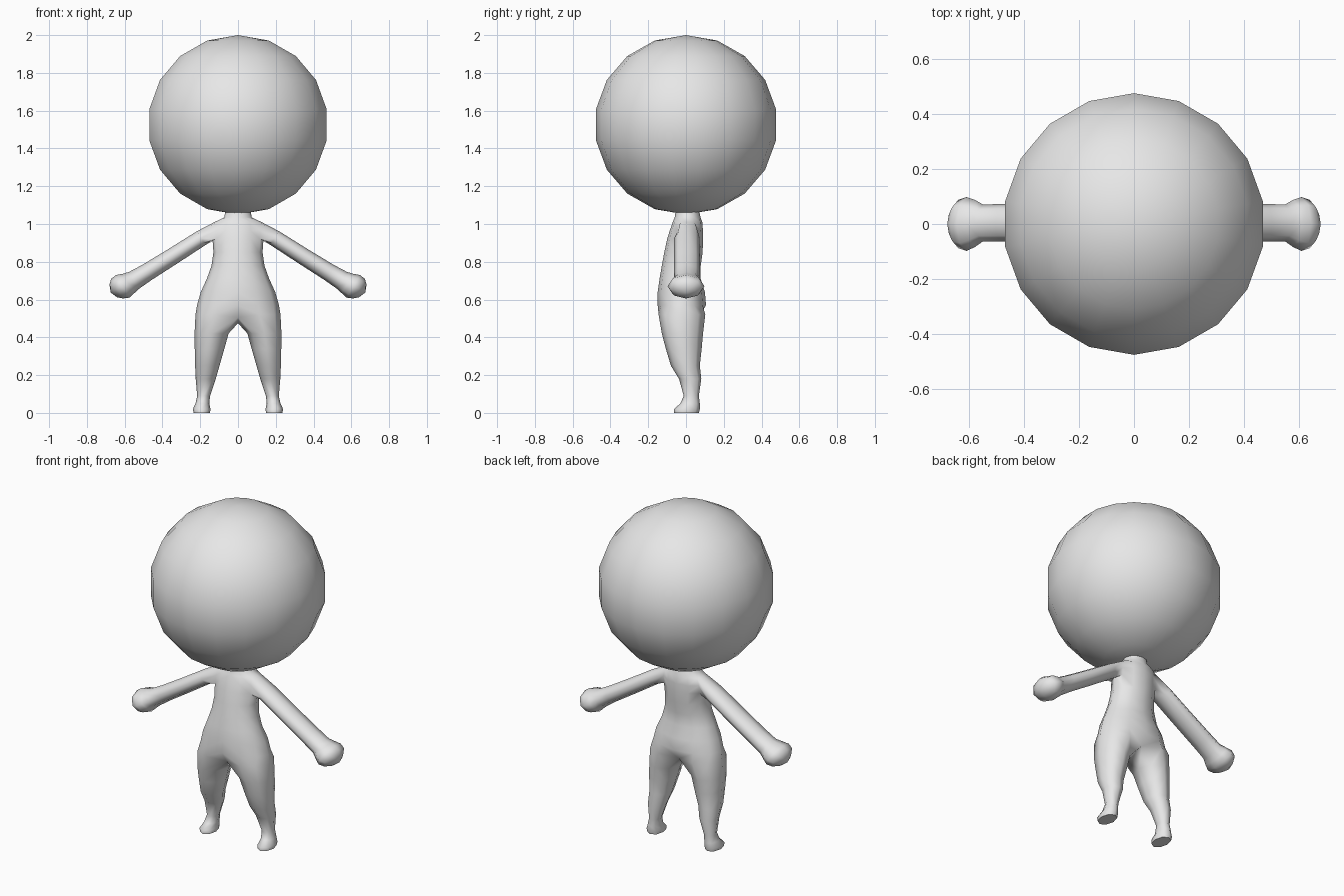
import bpy, bmesh, math
from mathutils import Vector

if "Cube" in bpy.data.objects:
    bpy.data.objects.remove(bpy.data.objects["Cube"])

grey = bpy.data.materials.new("plain_grey")
grey.diffuse_color = (0.8, 0.8, 0.8, 1)
grey.use_nodes = True
grey.node_tree.nodes["Principled BSDF"].inputs["Base Color"].default_value = grey.diffuse_color


def finish(obj, angle):
    obj.data.materials.append(grey)
    bpy.ops.object.select_all(action='DESELECT')
    obj.select_set(True)
    bpy.context.view_layer.objects.active = obj
    bpy.ops.object.shade_smooth_by_angle(angle=math.radians(angle))


# Head: coarse round ball
bpy.ops.mesh.primitive_uv_sphere_add(segments=18, ring_count=9, radius=1)
head = bpy.context.object
head.name = "head"
for v in head.data.vertices:
    v.co = Vector((v.co.x * 0.484, v.co.y * 0.484, v.co.z * 0.475 + 1.525))
finish(head, 50)

# Body: one half, mirrored across x
bm = bmesh.new()


def bridge(a, b, closed=True):
    n = len(a)
    for i in range(n if closed else n - 1):
        j = (i + 1) % n
        bm.faces.new((a[i], a[j], b[j], b[i]))


# Torso half rings: height, half width, front y, back y
TORSO = [
    (1.07, .068, -.055, .070), (1.035, .072, -.060, .077),
    (1.01, .125, -.070, .086), (.965, .135, -.086, .090),
    (.92, .135, -.100, .090), (.85, .130, -.115, .088),
    (.78, .140, -.128, .078), (.71, .165, -.140, .078),
    (.64, .197, -.150, .100), (.57, .217, -.150, .106),
]
torso = []
for z, a, yf, yb in TORSO:
    ring = []
    for i in range(7):
        t = math.pi * i / 6
        x = 0 if i in (0, 6) else a * math.sin(t)
        ring.append(bm.verts.new((x, (yf + yb) / 2 - (yb - yf) / 2 * math.cos(t), z)))
    torso.append(ring)
for k in range(len(torso) - 1):
    for i in range(6):
        if k in (2, 3) and i in (2, 3):
            continue  # shoulder opening
        bm.faces.new((torso[k][i], torso[k][i + 1], torso[k + 1][i + 1], torso[k + 1][i]))
bm.faces.new(torso[0])

# Leg rings: height, inner x, outer x, front y, back y
LEG = [
    (.52, 0, .225, -.145, .102), (.42, .050, .230, -.128, .090),
    (.34, .072, .229, -.107, .083), (.25, .098, .227, -.080, .073),
    (.18, .118, .224, -.037, .081), (.09, .148, .216, -.012, .068),
    (.05, .152, .225, -.030, .073), (.02, .146, .239, -.064, .073),
    (0, .148, .235, -.063, .068),
]
last = None
for k, (z, xi, xo, yf, yb) in enumerate(LEG):
    ring = []
    for i in range(8):
        t = math.radians(45 * (i - 3))
        x = (xi + xo) / 2 + (xo - xi) / 2 * math.cos(t)
        y = (yf + yb) / 2 + (yb - yf) / 2 * math.sin(t)
        h = z
        if k == 0 and i in (0, 6, 7):  # crotch seam
            x, h = 0, (.475 if i == 7 else .505)
        ring.append(bm.verts.new((x, y, h)))
    if last:
        bridge(last, ring)
    else:
        bridge(torso[-1], ring[:7], closed=False)
    last = ring
bm.faces.new(last)

# Arm and hand rings: x, z, half thickness, half depth, y centre
ARM = [
    (.195, .925, .043, .068, .005), (.35, .826, .045, .068, .005),
    (.48, .745, .047, .068, .005), (.55, .702, .052, .067, .004),
    (.58, .685, .060, .086, .002), (.61, .670, .070, .098, 0),
    (.64, .658, .061, .088, 0), (.66, .646, .040, .050, 0),
]
top, mid, low = torso[2:5]
last = [top[3], top[4], mid[4], low[4], low[3], low[2], mid[2], top[2]]
normal = Vector((.515, 0, .855))
for x, z, h, w, yc in ARM:
    ring = []
    for i in range(8):
        t = math.radians(45 * i)
        p = Vector((x, yc, z)) + normal * h * math.cos(t)
        p.y += w * math.sin(t)
        ring.append(bm.verts.new(p))
    bridge(last, ring)
    last = ring
tip = bm.verts.new((.674, 0, .637))
for i in range(8):
    bm.faces.new((last[i], last[(i + 1) % 8], tip))

bmesh.ops.recalc_face_normals(bm, faces=bm.faces)
mesh = bpy.data.meshes.new("body")
bm.to_mesh(mesh)
bm.free()
body = bpy.data.objects.new("body", mesh)
bpy.context.collection.objects.link(body)
finish(body, 75)
mirror = body.modifiers.new("mirror", 'MIRROR')
mirror.use_clip = True
